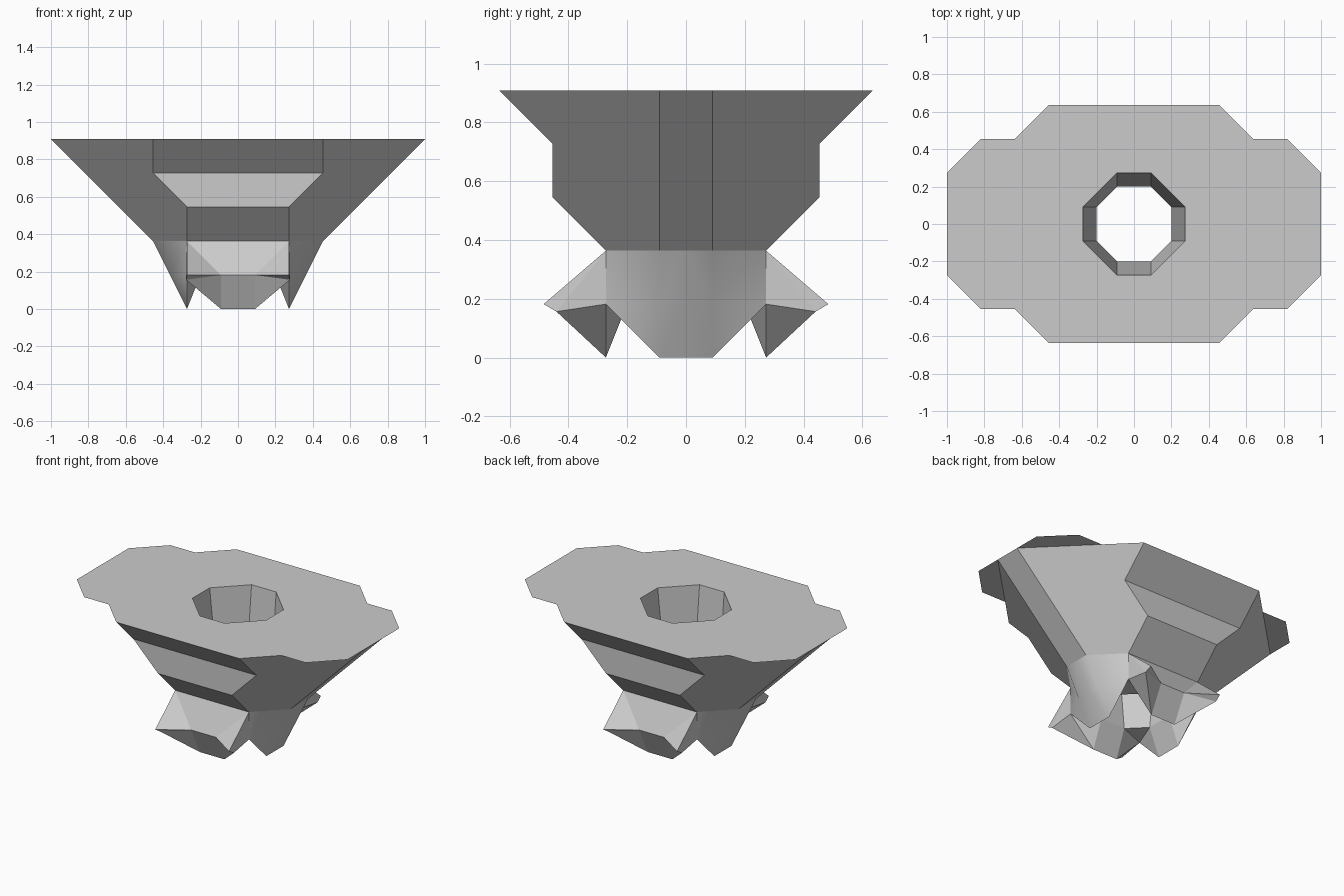
import bpy, bmesh
from mathutils import Vector

cube = bpy.data.objects.get("Cube")
if cube:
    bpy.data.objects.remove(cube)

UNIT = 1 / 11  # the whole shape sits on an eleven-step grid

grey = bpy.data.materials.new("plain grey")
grey.use_nodes = True
colour = (0.6, 0.6, 0.6, 1)
grey.diffuse_color = colour
grey.node_tree.nodes["Principled BSDF"].inputs["Base Color"].default_value = colour


def add_part(name, faces, smooth_faces=(), outward=True):
    """Mirror one quarter's faces across x and y and join them into one part."""
    bm = bmesh.new()
    for smooth, group in ((False, faces), (True, smooth_faces)):
        for face in group:
            for sx in (1, -1):
                for sy in (1, -1):
                    verts = [bm.verts.new((x * sx * UNIT, y * sy * UNIT, z * UNIT))
                             for x, y, z in face]
                    bm.faces.new(verts).smooth = smooth
    bmesh.ops.remove_doubles(bm, verts=bm.verts[:], dist=0.001)
    bmesh.ops.recalc_face_normals(bm, faces=bm.faces[:])
    middle = Vector((0, 0, 5 * UNIT))
    facing = sum(f.normal.dot(f.calc_center_median() - middle) * f.calc_area()
                 for f in bm.faces)
    if (facing > 0) != outward:
        bmesh.ops.reverse_faces(bm, faces=bm.faces[:])
    mesh = bpy.data.meshes.new(name)
    bm.to_mesh(mesh)
    bm.free()
    mesh.materials.append(grey)
    obj = bpy.data.objects.new(name, mesh)
    bpy.context.collection.objects.link(obj)
    return obj


def ring(z, end, corners, side):
    """Quarter outline from the x axis round to the y axis."""
    return [(x, y, z) for x, y in [(end, 0), (end, 1), *corners, (0, side)]]


def bridge(rings):
    return [(a[i], a[i + 1], b[i + 1], b[i])
            for a, b in zip(rings, rings[1:]) for i in range(len(a) - 1)]


# Flat top plate with corner flaps, around an octagonal hole
hole_top = ring(10, 3, [(1, 3)], 3)
rim = ring(10, 11, [(11, 3), (9, 5), (7, 5), (5, 7)], 7)
add_part("top_plate", [rim + hole_top[::-1]])

# Tapered bowl, stepped at front and back
levels = [(10, 5, 7), (8, 5, 5), (6, 3, 5), (4, 3, 3)]
add_part("bowl", bridge([ring(z, z + 1, [(x, y)], y) for z, x, y in levels]))

# Slightly tapered shaft through the middle
hole_low = ring(2, 2.2, [(1, 2.2)], 2.2)
add_part("shaft", bridge([hole_top, hole_low]), outward=False)

# Shared points of the feet
corner, arch = (3, 3, 4), (3, 3, 2)
side_top, side_knee, side_tip = (5, 1, 4), (4, 1, 2), (3, 1, 0)
front_knee, front_tip = (1, 4, 2), (1, 3, 0)
fin_tip, fin_lip = (3, 5.33, 2), (3.05, 4.85, 1.72)
side_hole, front_hole = hole_low[1], hole_low[2]


def on_x_axis(p):
    return (p[0], 0, p[2])


def on_y_axis(p):
    return (0, p[1], p[2])


# Rounded side feet
side_foot = [
    (on_x_axis(side_top), side_top, side_knee, on_x_axis(side_knee)),
    (on_x_axis(side_knee), side_knee, side_tip, on_x_axis(side_tip)),
    (side_top, corner, side_knee),
    (corner, arch, side_knee),
    (side_knee, arch, side_tip),
]
# Faceted front and back feet with pointed fins
front_foot = [
    (on_y_axis(corner), corner, front_knee, on_y_axis(front_knee)),
    (on_y_axis(front_knee), front_knee, front_tip, on_y_axis(front_tip)),
    (corner, fin_tip, front_knee),
    (front_knee, fin_tip, fin_lip),
    (front_knee, fin_lip, front_tip),
    (corner, arch, fin_lip),
    (corner, fin_lip, fin_tip),
    (arch, front_tip, fin_lip),
]
# Inner faces that lead from the toes up to the shaft
inner = [
    (on_x_axis(side_tip), side_tip, side_hole, on_x_axis(side_hole)),
    (on_y_axis(front_tip), front_tip, front_hole, on_y_axis(front_hole)),
    (side_tip, arch, side_hole),
    (arch, front_hole, side_hole),
    (arch, front_tip, front_hole),
]
add_part("feet", front_foot + inner, side_foot)
